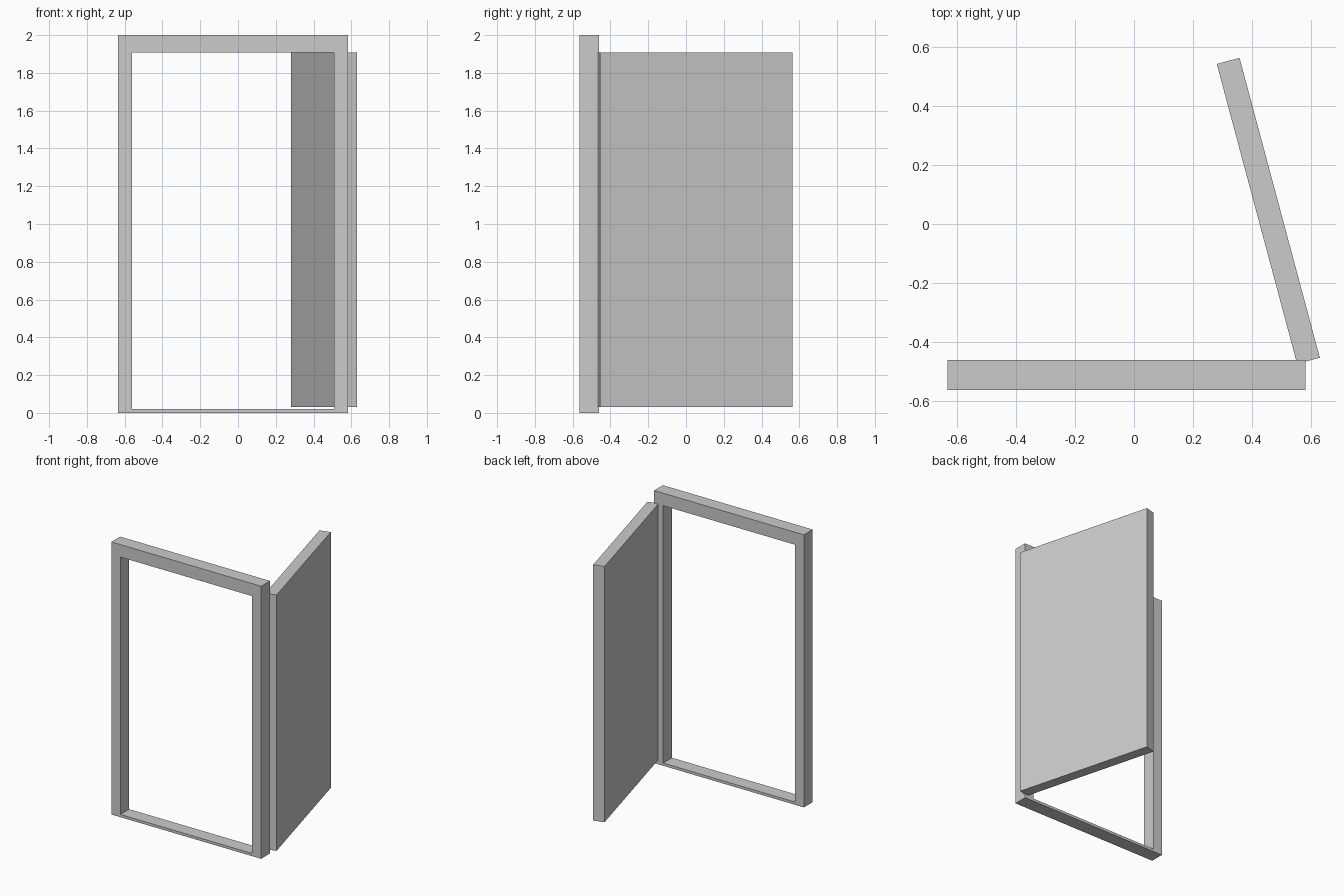
import bpy, bmesh
from math import radians
from mathutils import Matrix, Vector

if "Cube" in bpy.data.objects:
    bpy.data.objects.remove(bpy.data.objects["Cube"])


def make_object(name, bm):
    bmesh.ops.recalc_face_normals(bm, faces=bm.faces)
    mesh = bpy.data.meshes.new(name)
    bm.to_mesh(mesh)
    bm.free()
    obj = bpy.data.objects.new(name, mesh)
    bpy.context.collection.objects.link(obj)
    return obj


def rect(bm, x0, x1, z0, z1, y):
    return [bm.verts.new((x, y, z)) for x, z in ((x0, z0), (x1, z0), (x1, z1), (x0, z1))]


# Door frame: rectangular ring with a thin sill, extruded backwards
FRONT, BACK = -0.563, -0.461
bm = bmesh.new()
outer = rect(bm, -0.634, 0.582, 0.0, 2.0, FRONT)
inner = rect(bm, -0.56, 0.508, 0.02, 1.908, FRONT)
for i in range(4):
    j = (i + 1) % 4
    bm.faces.new((outer[i], outer[j], inner[j], inner[i]))
ring = bmesh.ops.extrude_face_region(bm, geom=bm.faces[:], use_keep_orig=True)
moved = [g for g in ring["geom"] if isinstance(g, bmesh.types.BMVert)]
bmesh.ops.translate(bm, verts=moved, vec=(0, BACK - FRONT, 0))
make_object("door_frame", bm)

# Door leaf: slab modelled from its hinge corner, then swung open
WIDTH, THICK, BOTTOM, TOP = 1.054, 0.08, 0.03, 1.907
bm = bmesh.new()
bmesh.ops.create_cube(bm, size=1.0)
bmesh.ops.scale(bm, verts=bm.verts, vec=(THICK, WIDTH, TOP - BOTTOM))
bmesh.ops.translate(bm, verts=bm.verts, vec=(-THICK / 2, WIDTH / 2, (TOP - BOTTOM) / 2))
door = make_object("door_leaf", bm)
door.location = Vector((0.631, -0.454, BOTTOM))
door.rotation_euler.z = radians(15)
